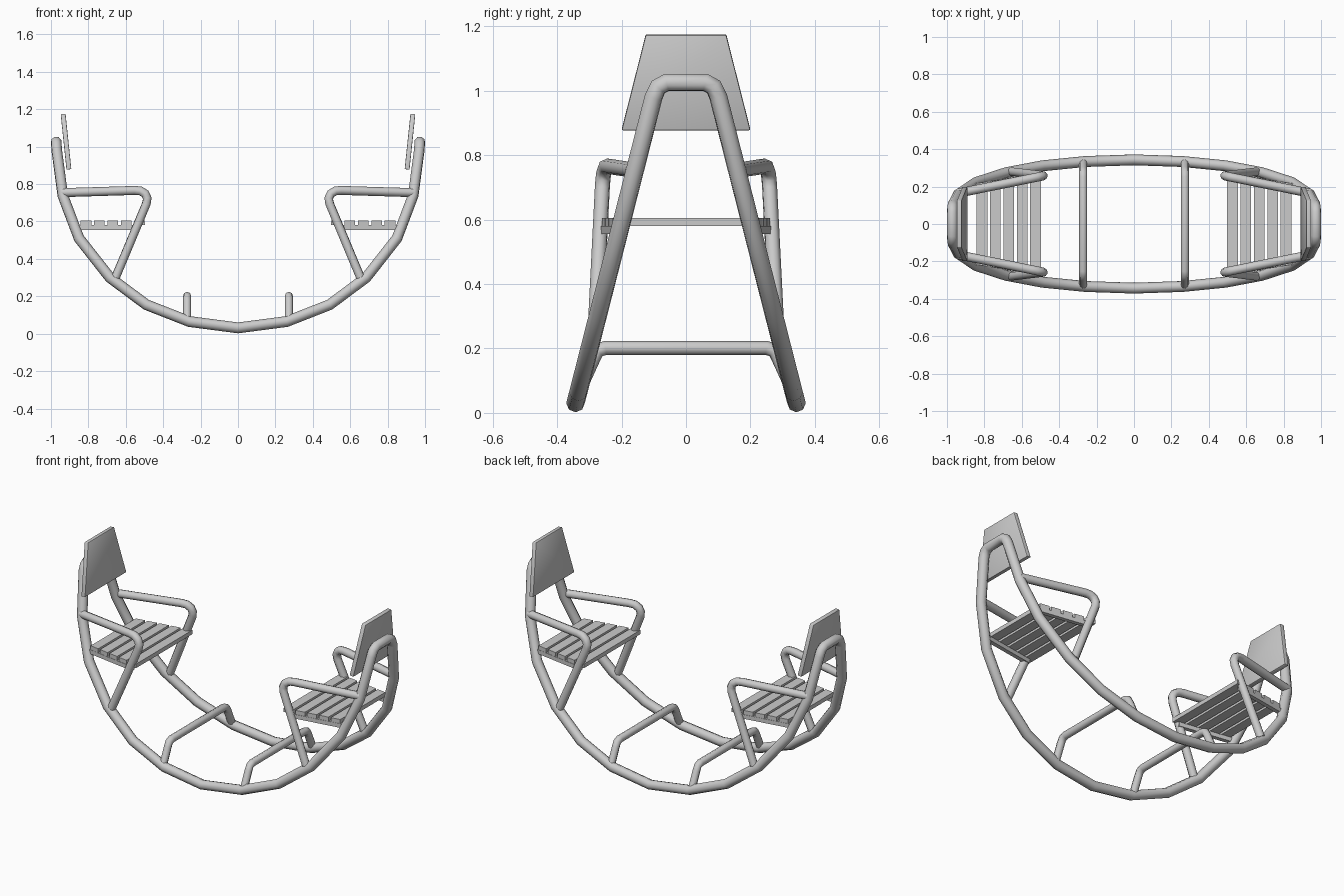
import bpy, bmesh, math
from mathutils import Vector

if "Cube" in bpy.data.objects:
    bpy.data.objects.remove(bpy.data.objects["Cube"])


def side_y(z):
    """Half width of the leaning rocker frame at height z."""
    return 0.343 - 0.255 * (z - 0.03)


def smooth(ob, angle=60):
    bpy.ops.object.select_all(action='DESELECT')
    ob.select_set(True)
    bpy.context.view_layer.objects.active = ob
    bpy.ops.object.shade_smooth_by_angle(angle=math.radians(angle))


def tube(name, pts, radius, cyclic=False):
    cu = bpy.data.curves.new(name, 'CURVE')
    cu.dimensions = '3D'
    cu.bevel_depth = radius
    cu.bevel_resolution = 2
    cu.use_fill_caps = not cyclic
    sp = cu.splines.new('POLY')
    sp.points.add(len(pts) - 1)
    for p, co in zip(sp.points, pts):
        p.co = (*co, 1)
    sp.use_cyclic_u = cyclic
    ob = bpy.data.objects.new(name, cu)
    bpy.context.collection.objects.link(ob)
    bpy.ops.object.select_all(action='DESELECT')
    ob.select_set(True)
    bpy.context.view_layer.objects.active = ob
    bpy.ops.object.convert(target='MESH')
    ob = bpy.context.view_layer.objects.active
    smooth(ob)
    return ob


def prism(name, outline, offset, bevel=0.0):
    """Flat board: outline polygon pushed along offset."""
    bm = bmesh.new()
    face = bm.faces.new([bm.verts.new(p) for p in outline])
    ext = bmesh.ops.extrude_face_region(bm, geom=[face])
    vs = [g for g in ext['geom'] if isinstance(g, bmesh.types.BMVert)]
    bmesh.ops.translate(bm, verts=vs, vec=Vector(offset))
    bmesh.ops.recalc_face_normals(bm, faces=bm.faces)
    if bevel:
        bmesh.ops.bevel(bm, geom=bm.edges[:], offset=bevel, segments=2,
                        profile=0.5, affect='EDGES')
    me = bpy.data.meshes.new(name)
    bm.to_mesh(me)
    bm.free()
    ob = bpy.data.objects.new(name, me)
    bpy.context.collection.objects.link(ob)
    return ob


# Rocker frame: one closed bent tube, mirrored from a quarter
profile = [(0.26, 0.065), (0.49, 0.155), (0.685, 0.30), (0.85, 0.51),
           (0.937, 0.74), (0.969, 0.98)]
quarter = [(x, side_y(z), z) for x, z in profile]
quarter += [(0.971, 0.086, 1.012), (0.972, 0.06, 1.026)]
right = [(0, side_y(0.03), 0.031)] + quarter + [(x, -y, z) for x, y, z in quarter[::-1]]
left = [(-x, -y, z) for x, y, z in right]
tube("rocker_frame", right + left, 0.029, cyclic=True)

half = [(0.25, 0.202), (0.274, 0.193), (0.288, 0.168), (side_y(0.07), 0.07)]
slat_z, slat_h = 0.58, 0.025

for s, end in ((1, "right"), (-1, "left")):
    # Foot rest hoop
    path = [(s * 0.272, -y, z) for y, z in half[::-1]] + [(s * 0.272, y, z) for y, z in half]
    tube(f"foot_rest_{end}", path, 0.022)

    # Armrests and seat rails on both sides of the seat
    for t, side in ((1, "back"), (-1, "front")):
        arm = [(0.94, 0.165, 0.754), (0.55, 0.244, 0.766), (0.52, 0.25, 0.763),
               (0.496, 0.255, 0.748), (0.485, 0.258, 0.724), (0.49, 0.26, 0.695),
               (0.655, 0.28, 0.30)]
        tube(f"armrest_{end}_{side}", [(s * x, t * y, z) for x, y, z in arm], 0.024)
        rail = [(0.525, 0.27), (0.885, 0.212), (0.885, 0.187), (0.525, 0.245)]
        prism(f"seat_rail_{end}_{side}", [(s * x, t * y, 0.555) for x, y in rail], (0, 0, 0.025))

    # Seat slats, tapering towards the back
    for i in range(5):
        x0 = 0.498 + i * 0.0715
        x1 = x0 + 0.057
        y0, y1 = (0.272 - 0.16 * (x - 0.5) for x in (x0, x1))
        prism(f"seat_slat_{end}_{i + 1}",
              [(s * x0, -y0, slat_z), (s * x1, -y1, slat_z),
               (s * x1, y1, slat_z), (s * x0, y0, slat_z)], (0, 0, slat_h))

    # Leaning trapezoid backrest
    xb, xt, zb, zt = 0.891, 0.922, 0.88, 1.176
    board = prism(f"backrest_{end}",
                  [(s * xb, -0.2, zb), (s * xb, 0.2, zb), (s * xt, 0.125, zt), (s * xt, -0.125, zt)],
                  (s * 0.026, 0, -0.003), bevel=0.004)
    smooth(board, 40)
